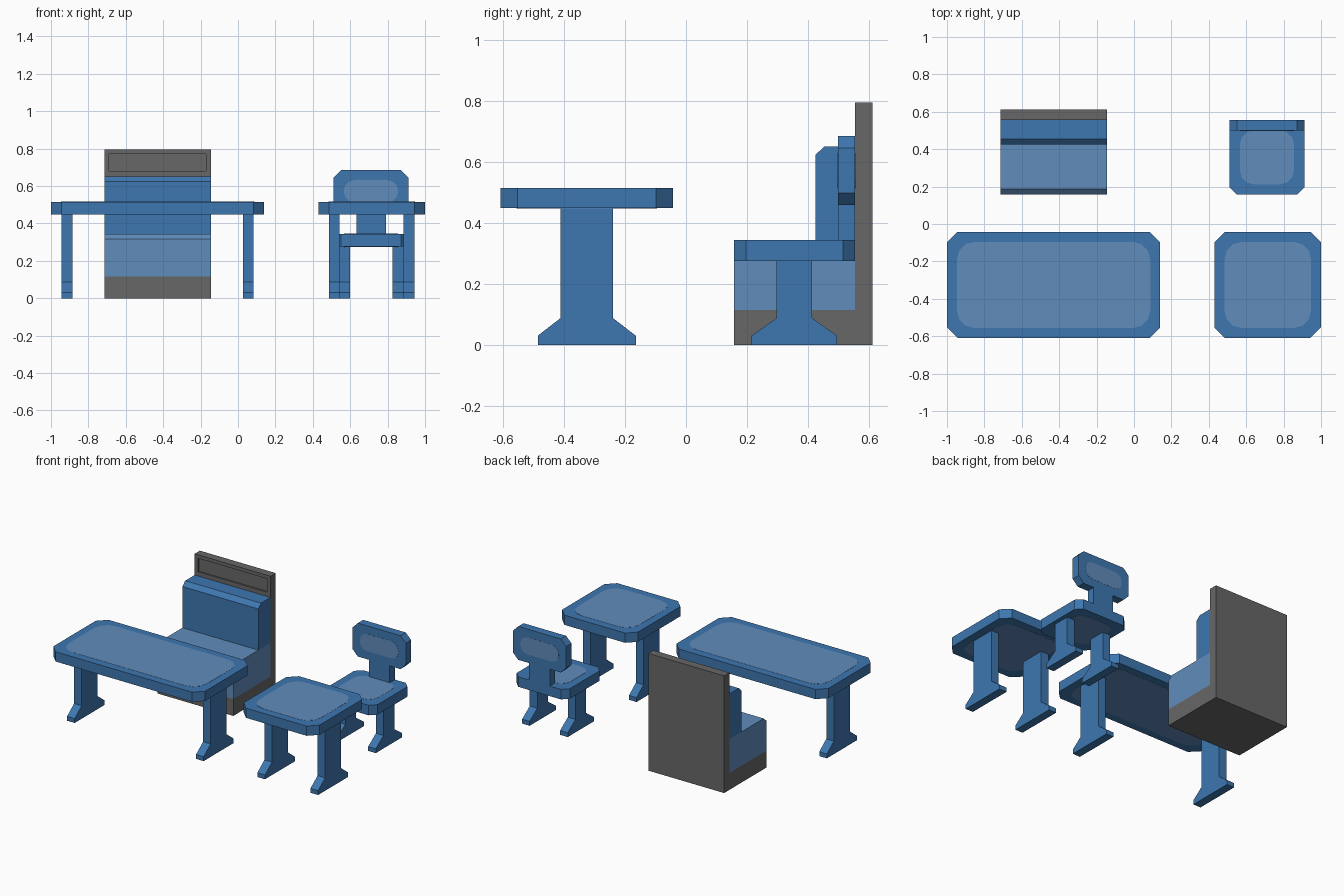
import bpy, math
from mathutils import Vector

if "Cube" in bpy.data.objects:
    bpy.data.objects.remove(bpy.data.objects["Cube"])


def material(name, rgb):
    m = bpy.data.materials.new(name)
    m.diffuse_color = (*rgb, 1)
    m.use_nodes = True
    m.node_tree.nodes["Principled BSDF"].inputs["Base Color"].default_value = m.diffuse_color
    return m


BLUE = material("mid blue", (0.048, 0.184, 0.434))
LIGHT = material("pale blue", (0.119, 0.262, 0.503))
GREY = material("dark grey", (0.136, 0.136, 0.136))


def prism(name, profile, axis, lo, hi, mat):
    """Extrude a 2D profile along an axis: x takes (y,z), y takes (x,z), z takes (x,y)."""
    def place(a, b, t):
        return {"x": (t, a, b), "y": (a, t, b), "z": (a, b, t)}[axis]
    n = len(profile)
    verts = [place(a, b, lo) for a, b in profile] + [place(a, b, hi) for a, b in profile]
    faces = [list(range(n)), list(range(n, 2 * n))]
    faces += [[i, (i + 1) % n, n + (i + 1) % n, n + i] for i in range(n)]
    # orient every face of the prism consistently outward
    area = sum(profile[i][0] * profile[(i + 1) % n][1] - profile[(i + 1) % n][0] * profile[i][1]
               for i in range(n))
    flip = (area > 0) != (axis == "y")
    faces[0 if flip else 1].reverse()
    if not flip:
        for f in faces[2:]:
            f.reverse()
    me = bpy.data.meshes.new(name)
    me.from_pydata(verts, [], faces)
    me.materials.append(mat)
    ob = bpy.data.objects.new(name, me)
    bpy.context.collection.objects.link(ob)
    return ob


def rounded(x0, x1, y0, y1, r, segs=1):
    """Rectangle with cut (segs=1) or rounded corners, counter-clockwise."""
    pts = []
    for cx, cy, start in ((x1 - r, y1 - r, 0), (x0 + r, y1 - r, 90),
                          (x0 + r, y0 + r, 180), (x1 - r, y0 + r, 270)):
        for i in range(segs + 1):
            a = math.radians(start + 90 * i / segs)
            pts.append((cx + r * math.cos(a), cy + r * math.sin(a)))
    return pts


def rect(x0, x1, y0, y1):
    return [(x0, y0), (x1, y0), (x1, y1), (x0, y1)]


def panel(name, box, axis, lo, hi, cut, margin, radius):
    """Slab with cut corners and a pale plate on both broad sides."""
    prism(name, rounded(*box, cut), axis, lo, hi, BLUE)
    x0, x1, y0, y1 = box
    inner = rounded(x0 + margin, x1 - margin, y0 + margin, y1 - margin, radius, 3)
    prism(name + "_inlay_a", inner, axis, hi - 0.001, hi + 0.001, LIGHT)
    prism(name + "_inlay_b", inner, axis, lo - 0.001, lo + 0.001, LIGHT)


def leg(name, x0, x1, yc, col, foot, top):
    """Upright column widening into a sloped foot."""
    half = [(foot, 0), (foot, 0.03), (col, 0.088), (col, top)]
    prof = [(yc + a, z) for a, z in half] + [(yc - a, z) for a, z in reversed(half)]
    prism(name, prof, "x", x0, x1, BLUE)


# tables
for label, x0, x1 in (("long_table", -1.0, 0.14), ("small_table", 0.43, 1.0)):
    panel(label + "_top", (x0, x1, -0.61, -0.042), "z", 0.449, 0.515, 0.057, 0.053, 0.095)
    leg(label + "_left_leg", x0 + 0.057, x0 + 0.114, -0.326, 0.086, 0.161, 0.449)
    leg(label + "_right_leg", x1 - 0.114, x1 - 0.057, -0.326, 0.086, 0.161, 0.449)

# chair
panel("chair_seat", (0.511, 0.911, 0.157, 0.556), "z", 0.276, 0.344, 0.04, 0.055, 0.075)
leg("chair_left_leg", 0.541, 0.598, 0.356, 0.058, 0.14, 0.276)
leg("chair_right_leg", 0.827, 0.884, 0.356, 0.058, 0.14, 0.276)
prism("chair_back_support", rect(0.634, 0.79, 0.344, 0.46), "y", 0.499, 0.556, BLUE)
panel("chair_backrest", (0.511, 0.911, 0.459, 0.686), "y", 0.499, 0.556, 0.04, 0.055, 0.055)

# booth bench
L, R = -0.715, -0.145
prism("bench_base", rect(0.157, 0.556, 0, 0.115), "x", L, R, GREY)
prism("bench_seat_cushion", [(0.157, 0.115), (0.556, 0.115), (0.556, 0.344),
                             (0.187, 0.344), (0.157, 0.316)], "x", L, R, LIGHT)
prism("bench_back_cushion", [(0.425, 0.344), (0.556, 0.344), (0.556, 0.652),
                             (0.455, 0.652), (0.425, 0.624)], "x", L, R, BLUE)

# bench back board with a shallow recess in the front upper part
board = prism("bench_back_board", rect(L, R, 0, 0.796), "y", 0.556, 0.612, GREY)
cutter = prism("recess_cutter", rect(L + 0.026, R - 0.026, 0.681, 0.772), "y", 0.5, 0.566, GREY)
cutter.hide_render = True
cutter.hide_viewport = True
mod = board.modifiers.new("recess", "BOOLEAN")
mod.operation = "DIFFERENCE"
mod.solver = "EXACT"
mod.object = cutter
